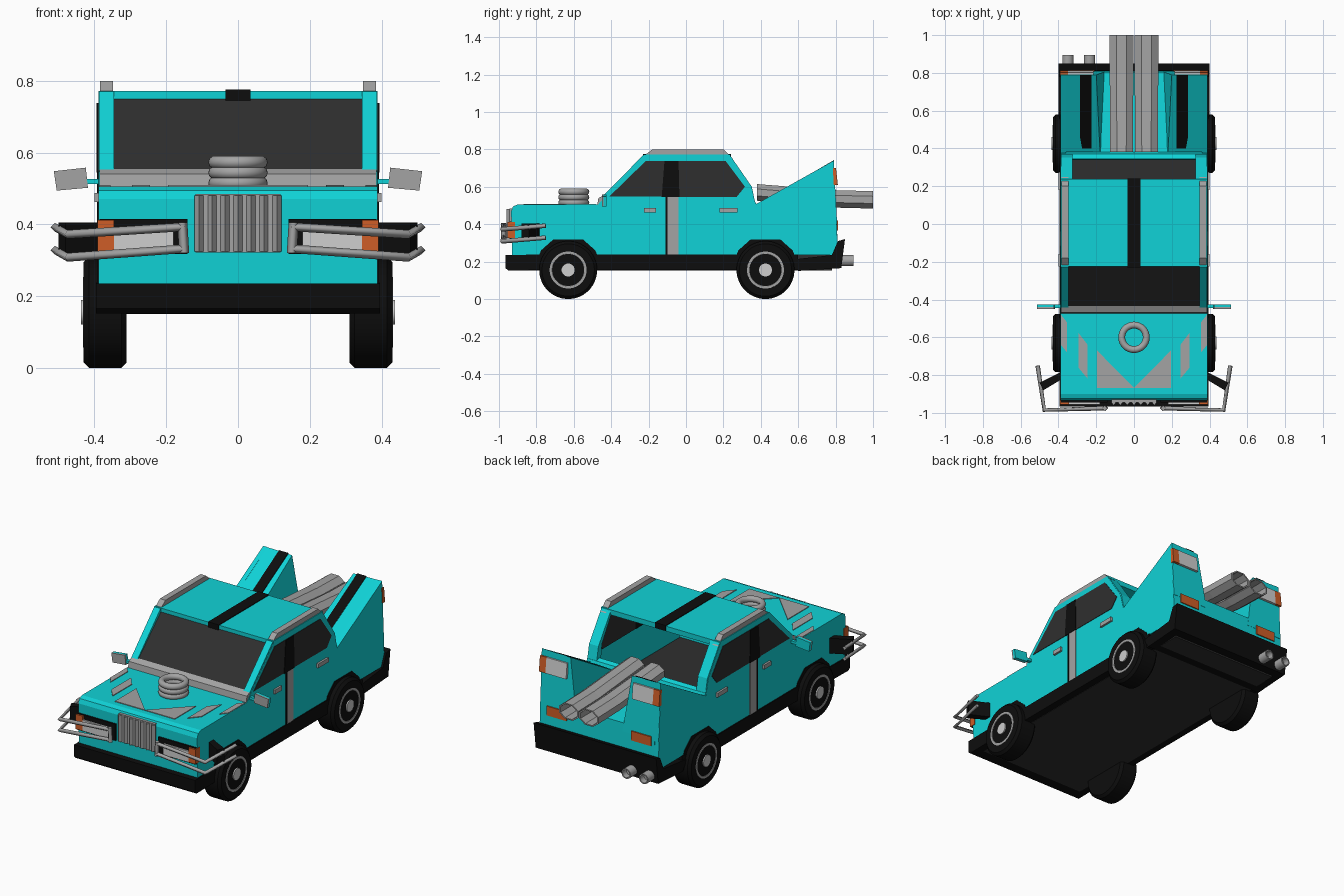
import bpy, bmesh, math

cube = bpy.data.objects.get("Cube")
if cube:
    bpy.data.objects.remove(cube, do_unlink=True)


def material(name, r, g, b):
    m = bpy.data.materials.new(name)
    m.use_nodes = True
    m.diffuse_color = (r, g, b, 1)
    m.node_tree.nodes["Principled BSDF"].inputs["Base Color"].default_value = (r, g, b, 1)
    return m


TEAL = material("teal paint", 0.005, 0.65, 0.68)
BLACK = material("black trim", 0.004, 0.004, 0.004)
GLASS = material("dark glass", 0.028, 0.028, 0.028)
GREY = material("grey metal", 0.37, 0.37, 0.37)
WHITE = material("lamp white", 0.62, 0.62, 0.62)
ORANGE = material("orange lamp", 0.62, 0.11, 0.02)


def loft(name, rings, mat, mirror=False, smooth=False):
    """Skin a row of equal rings and cap both ends."""
    bm = bmesh.new()
    vs = [[bm.verts.new(p) for p in ring] for ring in rings]
    n = len(vs[0])
    for a, b in zip(vs, vs[1:]):
        for i in range(n):
            j = (i + 1) % n
            bm.faces.new((a[i], a[j], b[j], b[i]))
    bm.faces.new(vs[0])
    bm.faces.new(vs[-1])
    bmesh.ops.recalc_face_normals(bm, faces=bm.faces)
    me = bpy.data.meshes.new(name)
    bm.to_mesh(me)
    bm.free()
    me.materials.append(mat)
    ob = bpy.data.objects.new(name, me)
    bpy.context.collection.objects.link(ob)
    if smooth:
        bpy.ops.object.select_all(action='DESELECT')
        ob.select_set(True)
        bpy.context.view_layer.objects.active = ob
        bpy.ops.object.shade_smooth_by_angle(angle=math.radians(35))
    if mirror:
        ob.modifiers.new("Mirror", 'MIRROR')
    return ob


def prism(name, yz, x0, x1, mat, mirror=True):
    """Side profile extruded across the car."""
    return loft(name, [[(x, y, z) for y, z in yz] for x in (x0, x1)], mat, mirror)


def across(name, yz, half, mat):
    return prism(name, yz, -half, half, mat, False)


def box(name, x0, x1, y0, y1, z0, z1, mat, mirror=True):
    return prism(name, [(y0, z0), (y1, z0), (y1, z1), (y0, z1)], x0, x1, mat, mirror)


def plate(name, xy, z0, z1, mat):
    return loft(name, [[(x, y, z) for x, y in xy] for z in (z0, z1)], mat, True)


def lathe(name, profile, axis, centre, mat, sides=32, mirror=False):
    """Turn (distance along axis, radius) pairs about x, y or z."""
    rings = []
    for d, r in profile:
        ring = []
        for i in range(sides):
            a = math.tau * (i + 0.5) / sides
            p = [r * math.cos(a), r * math.sin(a)]
            p.insert("xyz".index(axis), d)
            ring.append([c + q for c, q in zip(centre, p)])
        rings.append(ring)
    return loft(name, rings, mat, mirror, smooth=True)


def bar(name, points, mat, r=0.012):
    cu = bpy.data.curves.new(name, 'CURVE')
    cu.dimensions = '3D'
    cu.bevel_depth = r
    cu.bevel_resolution = 0
    cu.use_fill_caps = True
    sp = cu.splines.new('POLY')
    sp.points.add(len(points) - 1)
    for p, co in zip(sp.points, points):
        p.co = (*co, 1)
    cu.materials.append(mat)
    bpy.context.collection.objects.link(bpy.data.objects.new(name, cu))


# Body: core with an open cabin, and side panels up to the roof and fins
nose = [(-0.93, 0.235), (-0.935, 0.47), (-0.925, 0.495), (-0.9, 0.505), (-0.47, 0.505)]
tail = [(0.79, 0.74), (0.81, 0.31), (0.8, 0.235)]
across("body_core", nose + [(-0.45, 0.3), (0.34, 0.3), (0.37, 0.49), (0.805, 0.45)] + tail[1:], 0.361, TEAL)
cabin = [(-0.43, 0.55), (-0.22, 0.765), (0.235, 0.765), (0.345, 0.6), (0.37, 0.505)]
prism("side_panel", nose + cabin + tail, 0.36, 0.388, TEAL)
across("cabin_floor", [(-0.45, 0.29), (0.34, 0.29), (0.34, 0.34), (-0.45, 0.34)], 0.355, GLASS)

# Tail fins with painted stripes
loft("tail_fin", [
    [(0.387, 0.38, 0.51), (0.18, 0.38, 0.5), (0.15, 0.4, 0.4), (0.387, 0.4, 0.4)],
    [(0.387, 0.79, 0.74), (0.2, 0.79, 0.735), (0.15, 0.808, 0.4), (0.387, 0.808, 0.4)]], TEAL, True)
prism("fin_stripe", [(0.4, 0.516), (0.79, 0.742), (0.79, 0.735), (0.4, 0.508)], 0.225, 0.285, BLACK)

# Roof, rails and stripe
box("roof", -0.388, 0.388, -0.225, 0.238, 0.742, 0.772, TEAL, False)
box("roof_stripe", -0.035, 0.035, -0.23, 0.24, 0.744, 0.776, BLACK, False)
prism("roof_rail", [(-0.235, 0.757), (-0.18, 0.8), (0.2, 0.8), (0.25, 0.75)], 0.348, 0.384, GREY)

# Windscreen, frame and cowl
across("windscreen", [(-0.435, 0.55), (-0.222, 0.752), (-0.21, 0.745), (-0.42, 0.54)], 0.35, GLASS)
prism("front_pillar", [(-0.445, 0.55), (-0.228, 0.77), (-0.2, 0.755), (-0.41, 0.54)], 0.346, 0.387, TEAL)
across("cowl", [(-0.475, 0.5), (-0.468, 0.54), (-0.435, 0.556), (-0.42, 0.5)], 0.386, GREY)

# Open rear window frame
prism("rear_pillar", [(0.22, 0.765), (0.238, 0.765), (0.352, 0.6), (0.375, 0.49), (0.33, 0.5), (0.32, 0.6)],
      0.325, 0.386, TEAL)
across("rear_window_sill", [(0.34, 0.48), (0.345, 0.53), (0.37, 0.52), (0.385, 0.48)], 0.386, TEAL)

# Side windows and door details
prism("side_window", [(-0.41, 0.548), (-0.215, 0.738), (0.212, 0.738), (0.315, 0.6), (0.27, 0.545)],
      0.355, 0.391, GLASS)
prism("door_pillar", [(-0.13, 0.545), (-0.115, 0.738), (-0.04, 0.738), (-0.035, 0.545)], 0.354, 0.394, BLACK)
box("door_stripe", 0.385, 0.392, -0.1, -0.04, 0.235, 0.545, GREY)
box("door_gap", 0.385, 0.393, -0.11, -0.098, 0.235, 0.545, BLACK)
for name, y in (("front_door_handle", -0.225), ("rear_door_handle", 0.18)):
    box(name, 0.385, 0.4, y, y + (0.065 if y < 0 else 0.095), 0.462, 0.487, GREY)

# Sills, bumpers and underside
box("sill", 0.34, 0.394, -0.8, 0.6, 0.155, 0.237, BLACK)
box("underside", -0.35, 0.35, -0.9, 0.78, 0.153, 0.24, GLASS, False)
across("front_bumper", [(-0.76, 0.155), (-0.95, 0.152), (-0.965, 0.165), (-0.965, 0.235), (-0.76, 0.238)],
       0.395, BLACK)
across("rear_bumper", [(0.56, 0.21), (0.6, 0.15), (0.83, 0.165), (0.85, 0.32), (0.812, 0.31), (0.78, 0.235)],
       0.4, BLACK)

# Wheels and arches
tyre = [(0.31, 0.09), (0.31, 0.14), (0.325, 0.155), (0.415, 0.155), (0.43, 0.14), (0.43, 0.098)]
rim = [(0.4, 0.1), (0.432, 0.099), (0.432, 0.086), (0.422, 0.08), (0.422, 0.07), (0.427, 0.066),
       (0.427, 0.036)]
hub = [(0.42, 0.035), (0.437, 0.035), (0.437, 0.02)]
for end, y in (("front", -0.63), ("rear", 0.425)):
    c = (0, y, 0.155)
    lathe(end + "_tyre", tyre, 'x', c, BLACK, 40, True)
    lathe(end + "_rim", rim, 'x', c, GREY, 32, True)
    lathe(end + "_hub", hub, 'x', c, WHITE, 16, True)
    prism(end + "_wheel_arch", [(y - 0.17, 0.2), (y - 0.145, 0.26), (y - 0.08, 0.318), (y + 0.08, 0.318),
                                (y + 0.145, 0.26), (y + 0.17, 0.2)], 0.35, 0.392, BLACK)

# Bonnet decals and stacked air intake rings
plate("bonnet_chevron", [(0.195, -0.67), (0.195, -0.868), (0, -0.868)], 0.501, 0.509, GREY)
plate("bonnet_slash", [(0.295, -0.575), (0.245, -0.64), (0.245, -0.82), (0.295, -0.76)], 0.501, 0.509, GREY)
plate("wing_slash", [(0.387, -0.48), (0.355, -0.52), (0.355, -0.68), (0.387, -0.64)], 0.501, 0.509, GREY)
for i in range(3):
    bpy.ops.mesh.primitive_torus_add(major_radius=0.065, minor_radius=0.018, major_segments=32,
                                     minor_segments=10, location=(0, -0.6, 0.515 + 0.029 * i))
    ring = bpy.context.object
    ring.name = "intake_ring"
    ring.data.materials.append(GREY)
    bpy.ops.object.shade_smooth_by_angle(angle=math.radians(60))

# Grille
box("grille", -0.118, 0.118, -0.945, -0.92, 0.322, 0.485, GREY, False)
for i in range(7):
    x = -0.108 + 0.036 * i
    loft("grille_slat", [[(x - 0.013, -0.944, z), (x + 0.013, -0.944, z), (x, -0.96, z)]
                         for z in (0.325, 0.48)], GREY)

# Front lamps with guard bars
box("headlamp_surround", 0.14, 0.386, -0.945, -0.92, 0.318, 0.415, BLACK)
box("headlamp", 0.18, 0.345, -0.955, -0.93, 0.325, 0.39, WHITE)
box("front_indicator", 0.345, 0.391, -0.955, -0.915, 0.325, 0.412, ORANGE)
loft("guard_bracket", [[(0.38, -0.82, z), (0.48, -0.88, z), (0.5, -0.84, z), (0.38, -0.78, z)]
                       for z in (0.315, 0.405)], BLACK, True)
for s in (1, -1):
    for name, z0, z1 in (("upper_guard", 0.393, 0.372), ("lower_guard", 0.332, 0.308)):
        bar(name, [(s * 0.15, -0.975, z0), (s * 0.475, -0.985, z1), (s * 0.51, -0.75, z1 + 0.02)], GREY)
    bar("guard_upright", [(s * 0.15, -0.975, 0.32), (s * 0.155, -0.975, 0.405)], GREY, 0.014)

# Door mirrors
box("mirror_arm", 0.38, 0.43, -0.445, -0.425, 0.512, 0.527, TEAL)
for name, y0, y1, mat in (("mirror_shell", -0.44, -0.425, TEAL), ("mirror_face", -0.449, -0.44, GREY)):
    loft(name, [[(0.418, y, 0.502), (0.505, y, 0.494), (0.513, y, 0.548), (0.424, y, 0.558)]
                for y in (y0, y1)], mat, True)

# Rear lamps
lamp = [(0.785, 0.7), (0.802, 0.7), (0.812, 0.61), (0.79, 0.61)]
prism("rear_lamp", lamp, 0.215, 0.35, WHITE)
prism("rear_indicator", lamp, 0.35, 0.392, ORANGE)
box("lower_rear_lamp", 0.21, 0.34, 0.8, 0.814, 0.365, 0.42, ORANGE)

# Twin eight-sided jet pipes, hollow at the back
rings = []
for y, z, r in ((0.38, 0.57, 0.065), (0.8, 0.535, 0.068), (1.0, 0.53, 0.068), (1.0, 0.53, 0.058), (0.85, 0.53, 0.055)):
    rings.append([(0.066 + r * math.cos(a), y, z + 0.74 * r * math.sin(a))
                  for a in (math.tau * (i + 0.5) / 8 for i in range(8))])
loft("jet_pipe", rings, GREY, True)

# Exhaust tips on one side only
for x in (-0.35, -0.235):
    lathe("exhaust_tip", [(0.8, 0.03), (0.895, 0.03), (0.895, 0.023), (0.86, 0.022)], 'y',
          (x, 0, 0.205), GREY, 16)
